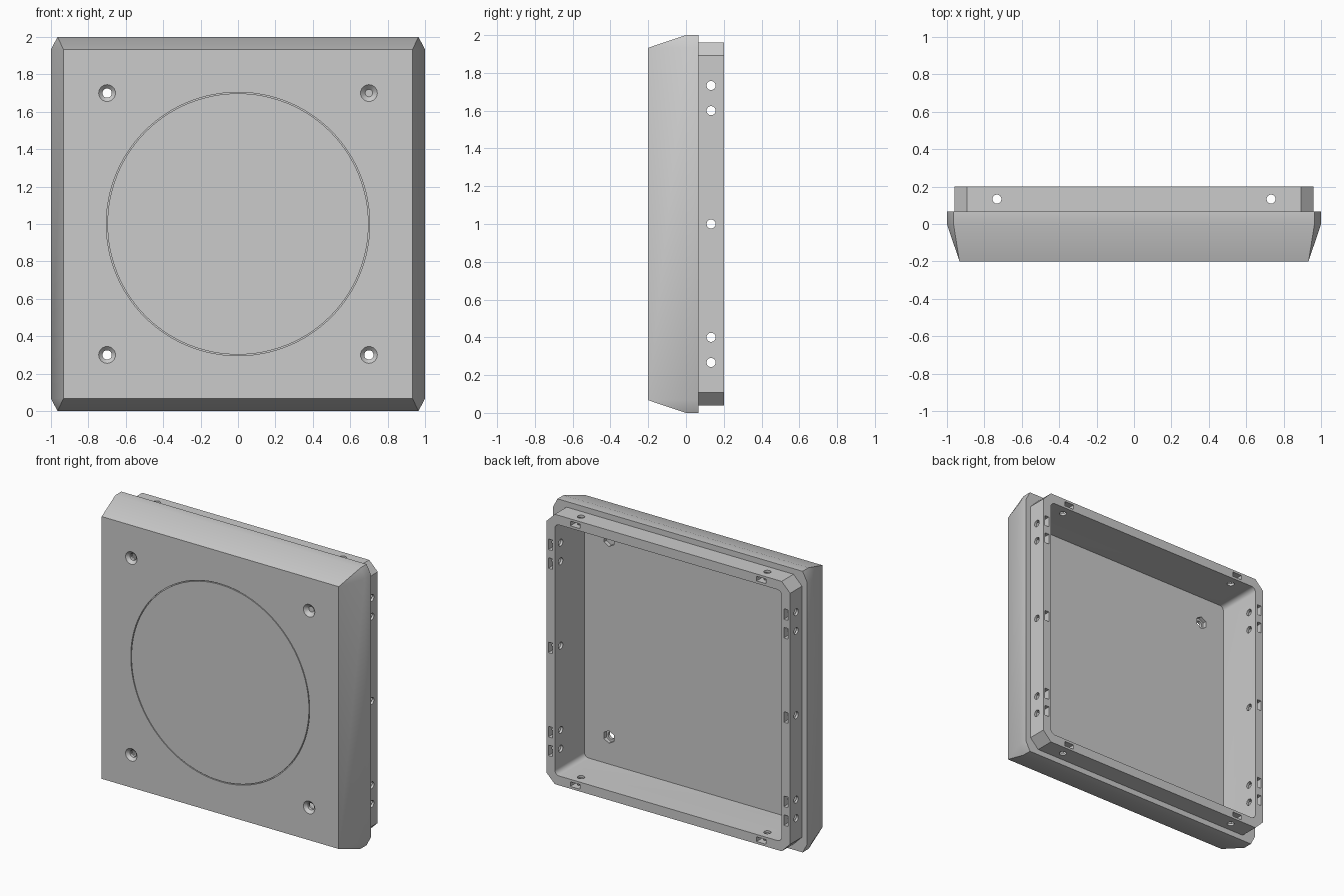
import bpy, bmesh
from math import sin, cos, pi, radians
from mathutils import Matrix, Vector

cube = bpy.data.objects.get("Cube")
if cube:
    bpy.data.objects.remove(cube)

MID = 1.0                      # height of the panel centre
HOLE_Y = 0.133                 # depth of the rim screw holes
WALL = 0.927                   # middle of the rim wall
SIDE_Z = (-0.733, -0.6, 0, 0.6, 0.733)
TOP_X = (-0.733, 0.733)
SIGNS = (-1, 1)

grey = bpy.data.materials.new("light grey plastic")
grey.use_nodes = True
grey.diffuse_color = (0.6, 0.6, 0.6, 1)
grey.node_tree.nodes["Principled BSDF"].inputs["Base Color"].default_value = (0.6, 0.6, 0.6, 1)


def finish(bm, name):
    bmesh.ops.recalc_face_normals(bm, faces=bm.faces)
    mesh = bpy.data.meshes.new(name)
    bm.to_mesh(mesh)
    bm.free()
    ob = bpy.data.objects.new(name, mesh)
    bpy.context.collection.objects.link(ob)
    return ob


def loop(bm, pts, y):
    return [bm.verts.new((x, y, MID + z)) for x, z in pts]


def bridge(bm, a, b):
    n = len(a)
    for i in range(n):
        j = (i + 1) % n
        bm.faces.new((a[i], a[j], b[j], b[i]))


def octagon(half, cx, cz):
    """Square outline with cut corners, counter-clockwise, two points per corner."""
    p, q = half - cx, half - cz
    return [(half, q), (p, half), (-p, half), (-half, q),
            (-half, -q), (-p, -half), (p, -half), (half, -q)]


def circle(r, n):
    return [(r * cos(2 * pi * i / n), r * sin(2 * pi * i / n)) for i in range(n)]


def rounded_square(half, r, n=6):
    c = half - r
    pts = []
    for k, (sx, sz) in enumerate(((1, 1), (-1, 1), (-1, -1), (1, -1))):
        for i in range(n + 1):
            a = (k + i / n) * pi / 2
            pts.append((sx * c + r * cos(a), sz * c + r * sin(a)))
    return pts


def cone(bm, loc, axis, r1, r2, depth, seg=24):
    """Cylinder or cone; on the y axis its second radius faces the front."""
    turn = Matrix.Rotation(radians(90), 4, axis) if axis else Matrix()
    bmesh.ops.create_cone(bm, cap_ends=True, segments=seg, radius1=r1, radius2=r2,
                          depth=depth, matrix=Matrix.Translation(loc) @ turn)


def box(bm, loc, size):
    bmesh.ops.create_cube(bm, size=1, matrix=Matrix.Translation(loc) @
                          Matrix.Diagonal(Vector(size).to_4d()))


# Solid body: bevelled front shell stepping in to the rear rim
bm = bmesh.new()
f = 0.933
front = loop(bm, [(f, f), (-f, f), (-f, -f), (f, -f)], -0.2)
edge = octagon(1.0, 0.035, 0.067)
rim = octagon(0.96, 0.067, 0.067)
rings = [loop(bm, edge, 0), loop(bm, edge, 0.067), loop(bm, rim, 0.067), loop(bm, rim, 0.2)]
bm.faces.new(front)
for k in range(4):
    a, b = rings[0][2 * k], rings[0][2 * k + 1]
    bm.faces.new((front[k], a, b))
    bm.faces.new((front[k], b, rings[0][(2 * k + 2) % 8], front[(k + 1) % 4]))
for a, b in zip(rings, rings[1:]):
    bridge(bm, a, b)
bm.faces.new(rings[-1])
panel = finish(bm, "panel_housing")
panel.data.materials.append(grey)

# Cutter: rear cavity and thin circular groove on the front
bm = bmesh.new()
pts = rounded_square(0.893, 0.035)
back, mouth = loop(bm, pts, -0.133), loop(bm, pts, 0.3)
bridge(bm, back, mouth)
bm.faces.new(back)
bm.faces.new(mouth)
ring = [loop(bm, circle(r, 128), y) for r, y in
        ((0.698, -0.25), (0.704, -0.25), (0.704, -0.19), (0.698, -0.19))]
for i in range(4):
    bridge(bm, ring[i], ring[(i + 1) % 4])
cutters = [finish(bm, "cavity_and_groove_cutter")]

# Cutter: round screw holes through the front plate and the rim walls
bm = bmesh.new()
for s in SIGNS:
    for t in SIGNS:
        cone(bm, (0.7 * s, -0.175, MID + 0.7 * t), 'X', 0.025, 0.025, 0.15)
    for z in SIDE_Z:
        cone(bm, (WALL * s, HOLE_Y, MID + z), 'Y', 0.024, 0.024, 0.2)
    for x in TOP_X:
        cone(bm, (x, HOLE_Y, MID + WALL * s), None, 0.024, 0.024, 0.2)
cutters.append(finish(bm, "screw_hole_cutter"))

# Cutter: countersinks, hexagonal nut pockets and nut slots in the rim
bm = bmesh.new()
for s in SIGNS:
    for t in SIGNS:
        x, z = 0.7 * s, MID + 0.7 * t
        cone(bm, (x, -0.1925, z), 'X', 0.02, 0.055, 0.035)
        cone(bm, (x, -0.135, z), 'X', 0.045, 0.045, 0.05, 6)
    for z in SIDE_Z:
        box(bm, (WALL * s, 0.17, MID + z), (0.033, 0.145, 0.075))
    for x in TOP_X:
        box(bm, (x, 0.17, MID + WALL * s), (0.075, 0.145, 0.033))
cutters.append(finish(bm, "nut_pocket_cutter"))

# Cut the body
bpy.ops.object.select_all(action='DESELECT')
bpy.context.view_layer.objects.active = panel
panel.select_set(True)
for c in cutters:
    c.hide_render = True
    mod = panel.modifiers.new(c.name, 'BOOLEAN')
    mod.operation = 'DIFFERENCE'
    mod.solver = 'EXACT'
    mod.object = c
    bpy.ops.object.modifier_apply(modifier=mod.name)
for c in cutters:
    bpy.data.objects.remove(c)
bpy.ops.object.shade_smooth_by_angle(angle=radians(30))
